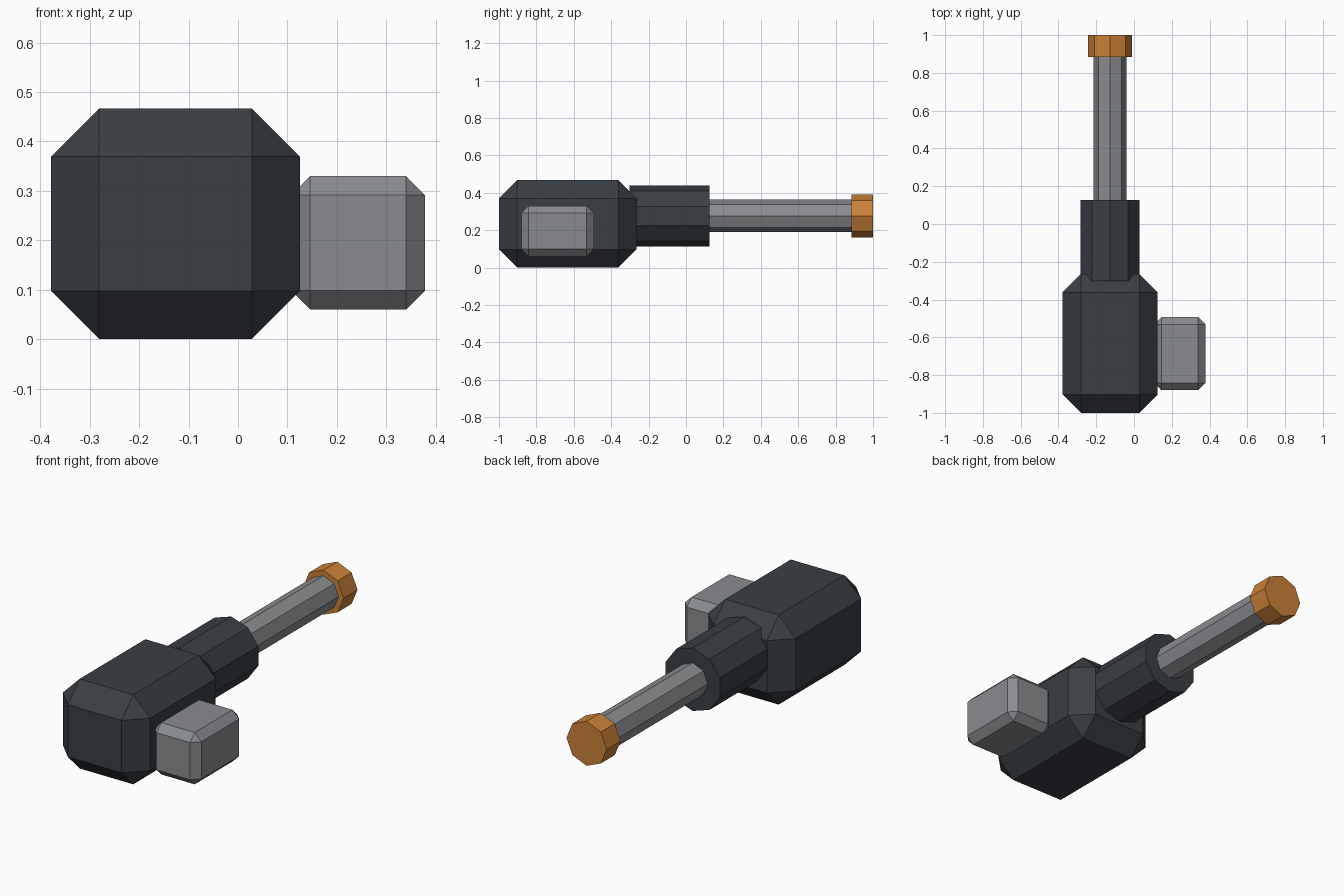
import bpy, math
from mathutils import Vector

default = bpy.data.objects.get("Cube")
if default:
    bpy.data.objects.remove(default, do_unlink=True)


def make_material(name, rgb):
    mat = bpy.data.materials.new(name)
    mat.use_nodes = True
    color = (*rgb, 1.0)
    mat.diffuse_color = color
    mat.node_tree.nodes["Principled BSDF"].inputs["Base Color"].default_value = color
    return mat


dark_slate = make_material("dark slate", (0.041, 0.049, 0.058))
grey_metal = make_material("grey metal", (0.25, 0.26, 0.275))
orange = make_material("orange", (0.6, 0.22, 0.04))


def chamfered_box(name, low, high, chamfer, mat):
    low, high = Vector(low), Vector(high)
    bpy.ops.mesh.primitive_cube_add(size=1, location=(low + high) / 2)
    obj = bpy.context.object
    obj.name = name
    for v in obj.data.vertices:
        v.co = v.co * (high - low)
    bevel = obj.modifiers.new("chamfer", "BEVEL")
    bevel.width = chamfer
    bevel.segments = 1
    obj.data.materials.append(mat)
    return obj


# Barrel parts share one axis along y, with a vertex pointing straight up
AXIS_X, AXIS_Z = -0.127, 0.276


def barrel_part(name, sides, radius, y0, y1, mat):
    bpy.ops.mesh.primitive_cylinder_add(
        vertices=sides, radius=radius, depth=y1 - y0,
        location=(AXIS_X, (y0 + y1) / 2, AXIS_Z), rotation=(math.pi / 2, 0, 0))
    obj = bpy.context.object
    obj.name = name
    obj.data.materials.append(mat)
    return obj


# Main housing and the side box
chamfered_box("housing", (-0.378, -1, 0), (0.125, -0.265, 0.467), 0.097, dark_slate)
chamfered_box("side_box", (0.108, -0.88, 0.06), (0.378, -0.493, 0.33), 0.038, grey_metal)

# Collar, barrel and muzzle tip
barrel_part("barrel_collar", 10, 0.164, -0.302, 0.126, dark_slate)
barrel_part("barrel", 8, 0.087, 0.0, 0.92, grey_metal)
barrel_part("muzzle_tip", 8, 0.116, 0.885, 1.0, orange)
